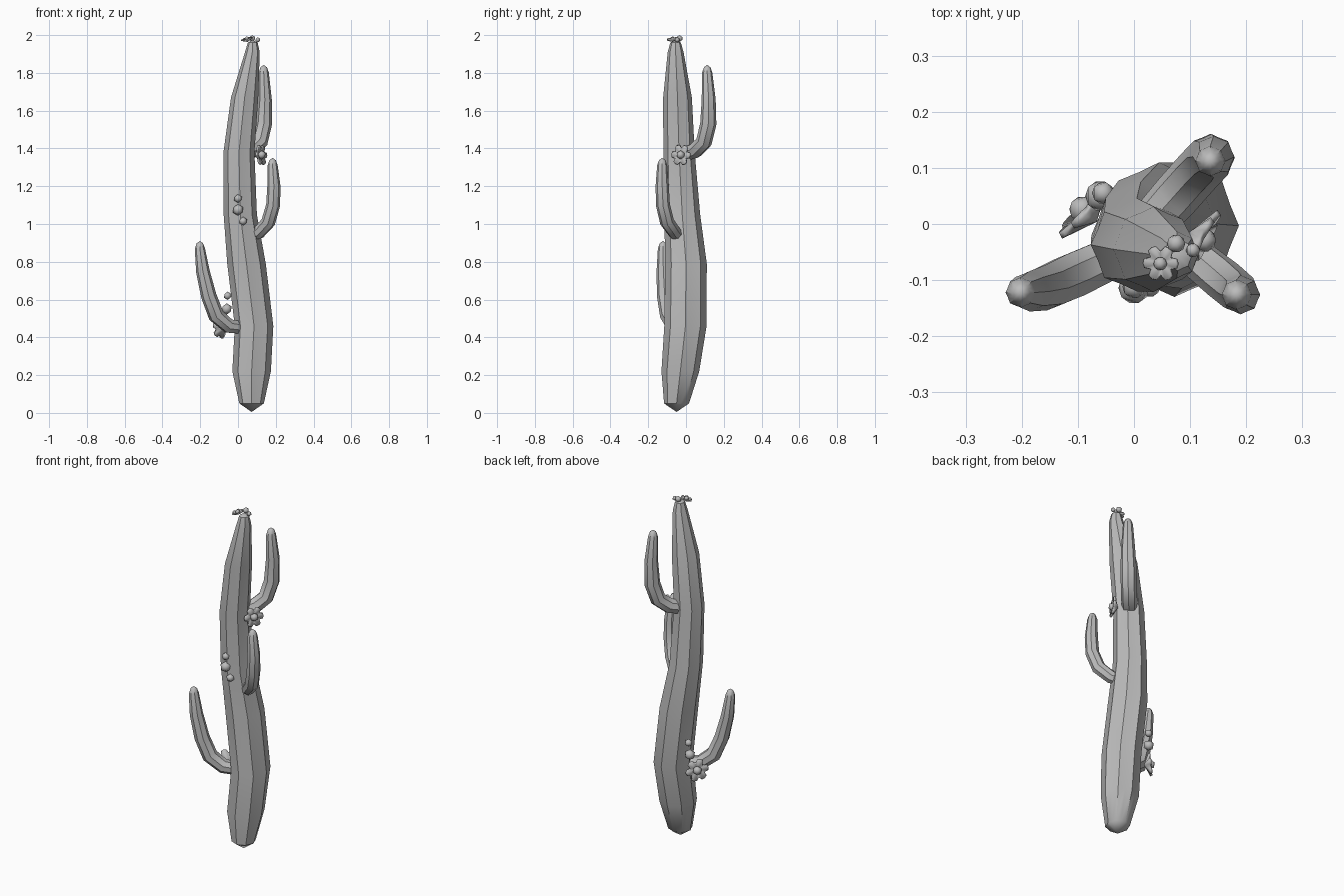
import bpy, bmesh, math
from mathutils import Vector

cube = bpy.data.objects.get("Cube")
if cube:
    bpy.data.objects.remove(cube)

grey = bpy.data.materials.new("plain_grey")
grey.use_nodes = True
grey.diffuse_color = (0.5, 0.5, 0.5, 1)
grey.node_tree.nodes["Principled BSDF"].inputs["Base Color"].default_value = (0.5, 0.5, 0.5, 1)
UP = Vector((0, 0, 1))


def finish(bm, name, angle):
    bmesh.ops.recalc_face_normals(bm, faces=bm.faces)
    mesh = bpy.data.meshes.new(name)
    bm.to_mesh(mesh)
    bm.free()
    mesh.materials.append(grey)
    obj = bpy.data.objects.new(name, mesh)
    bpy.context.collection.objects.link(obj)
    bpy.ops.object.select_all(action='DESELECT')
    obj.select_set(True)
    bpy.context.view_layer.objects.active = obj
    bpy.ops.object.shade_smooth_by_angle(angle=math.radians(angle))
    return obj


def ribbed_tube(name, rings, start, end, follow, sides=16, rib=0.09):
    """Loft rings of (x, y, z, radius x, radius y) with alternating ribs."""
    bm = bmesh.new()
    pts = [Vector(r[:3]) for r in rings]
    loops = []
    for i, r in enumerate(rings):
        tangent = pts[min(i + 1, len(pts) - 1)] - pts[max(i - 1, 0)]
        turn = UP.rotation_difference(tangent if follow else UP)
        loop = []
        for k in range(sides):
            a = math.tau * k / sides
            s = 1 - rib * (k % 2)
            offset = Vector((r[3] * s * math.cos(a), r[4] * s * math.sin(a), 0))
            loop.append(bm.verts.new(pts[i] + turn @ offset))
        loops.append(loop)
    for a, b in zip(loops, loops[1:]):
        for k in range(sides):
            n = (k + 1) % sides
            bm.faces.new((a[k], a[n], b[n], b[k]))
    for loop, tip in ((loops[0], start), (loops[-1], end)):
        apex = bm.verts.new(tip)
        for k in range(sides):
            bm.faces.new((loop[k], loop[(k + 1) % sides], apex))
    return finish(bm, name, 40)


def arm(name, path, tip):
    rings = [(x, y, z, r, r) for x, y, z, r in path]
    x, y, z = tip
    rings += [(x, y, z - 0.04, 0.027, 0.027), (x, y, z - 0.012, 0.017, 0.017)]
    ribbed_tube(name, rings, path[0][:3], tip, True)


def bud(name, pos, r):
    bm = bmesh.new()
    bmesh.ops.create_icosphere(bm, subdivisions=1, radius=r)
    bmesh.ops.translate(bm, verts=bm.verts, vec=pos)
    finish(bm, name, 50)


def flower(name, pos, facing, r, petals=6):
    """Lobed cup of petals around a round centre."""
    bm = bmesh.new()
    steps = petals * 4
    turn = UP.rotation_difference(Vector(facing))
    pos = Vector(pos)
    base = bm.verts.new(pos - turn @ Vector((0, 0, r * 0.3)))
    rim = []
    for k in range(steps):
        a = math.tau * k / steps
        lobe = (1, 0.95, 0.65, 0.95)[k % 4] * r
        rim.append(bm.verts.new(pos + turn @ Vector((lobe * math.cos(a), lobe * math.sin(a), lobe * 0.15))))
    for k in range(steps):
        bm.faces.new((rim[k], rim[(k + 1) % steps], base))
    obj = finish(bm, name + "_petals", 30)
    solid = obj.modifiers.new("thickness", 'SOLIDIFY')
    solid.thickness = r * 0.2
    solid.offset = 0
    bud(name + "_centre", pos + turn @ Vector((0, 0, r * 0.15)), r * 0.42)


# Leaning trunk
ribbed_tube("trunk", [
    (0.072, -0.05, 0.05, 0.065, 0.066),
    (0.072, -0.03, 0.22, 0.102, 0.100),
    (0.085, -0.003, 0.46, 0.102, 0.112),
    (0.045, 0.0, 0.79, 0.102, 0.110),
    (0.012, -0.02, 1.05, 0.088, 0.095),
    (0.005, -0.037, 1.38, 0.082, 0.083),
    (0.035, -0.045, 1.67, 0.072, 0.076),
    (0.076, -0.055, 1.91, 0.039, 0.042),
    (0.078, -0.055, 1.96, 0.026, 0.028),
], (0.072, -0.05, 0.005), (0.077, -0.055, 1.975), False)

# Upturned arms
arm("low_right_arm", [
    (0.03, -0.03, 0.45, 0.035), (-0.05, -0.065, 0.46, 0.040),
    (-0.115, -0.095, 0.515, 0.043), (-0.155, -0.113, 0.62, 0.041),
    (-0.186, -0.12, 0.75, 0.036)], (-0.202, -0.122, 0.91))
arm("middle_left_arm", [
    (0.05, -0.03, 0.94, 0.033), (0.11, -0.06, 0.955, 0.036),
    (0.16, -0.10, 1.01, 0.038), (0.186, -0.122, 1.10, 0.037),
    (0.19, -0.126, 1.2, 0.035)], (0.183, -0.126, 1.35))
arm("high_back_arm", [
    (0.03, 0.0, 1.375, 0.040), (0.075, 0.05, 1.39, 0.043),
    (0.115, 0.095, 1.435, 0.043), (0.137, 0.118, 1.53, 0.043),
    (0.142, 0.12, 1.66, 0.037)], (0.136, 0.112, 1.842))

# Flowers
flower("left_flower", (0.118, -0.025, 1.365), (0.85, -0.45, 0.1), 0.056)
flower("right_flower", (-0.085, 0.02, 0.455), (-0.75, 0.65, 0.1), 0.062)
flower("crown_flower", (0.048, -0.07, 1.976), (-0.25, -0.15, 1), 0.032)

# Round buds
for i, (pos, r) in enumerate([
    ((0.0, -0.112, 1.135), 0.023), ((0.0, -0.114, 1.075), 0.031), ((0.027, -0.11, 1.015), 0.023),
    ((-0.06, 0.05, 0.55), 0.030), ((-0.055, 0.055, 0.62), 0.022),
    ((0.075, -0.035, 1.982), 0.018), ((0.105, -0.047, 1.975), 0.014),
]):
    bud(f"bud_{i + 1}", pos, r)
